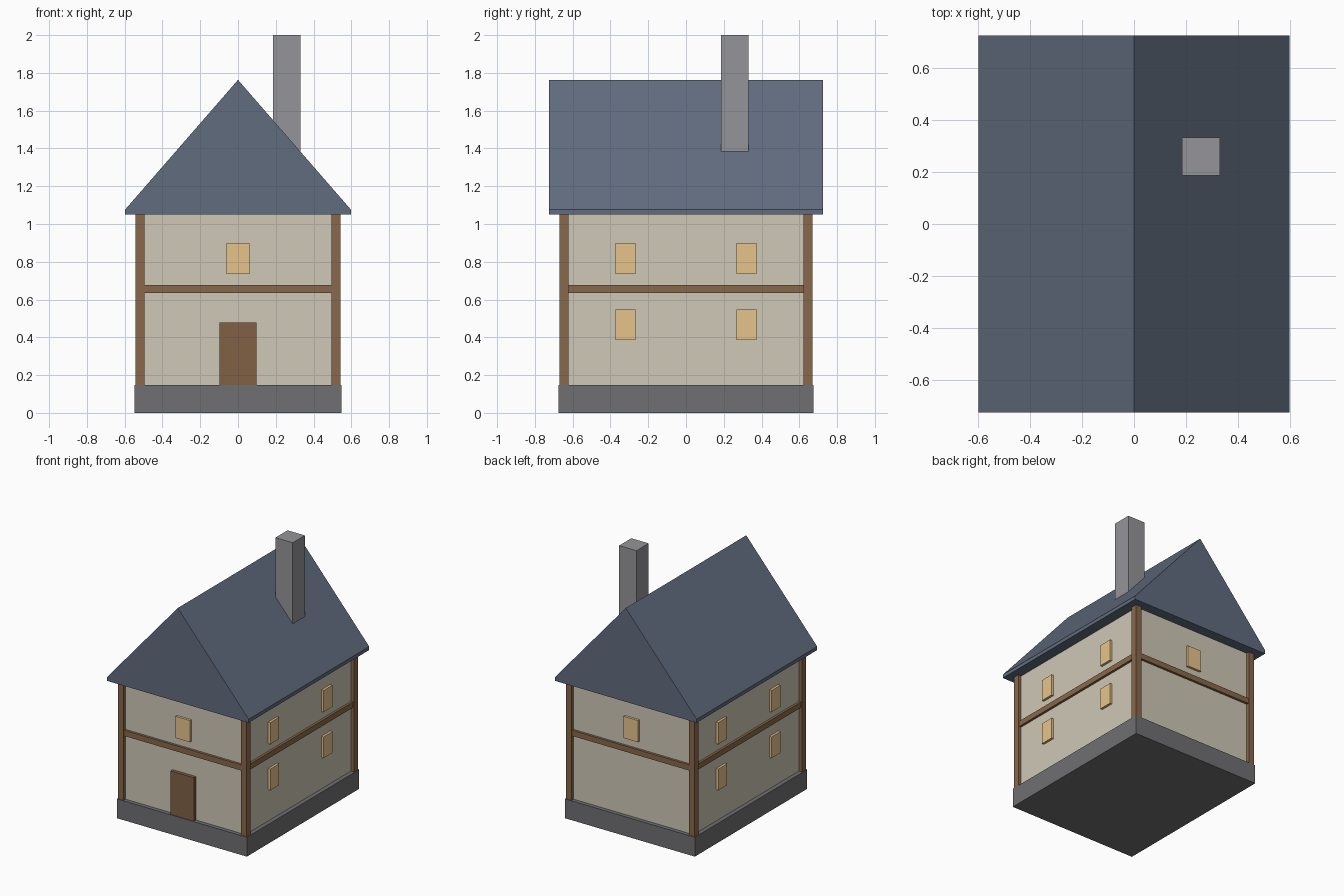
import bpy, bmesh

if "Cube" in bpy.data.objects:
    bpy.data.objects.remove(bpy.data.objects["Cube"])


def material(name, rgb):
    m = bpy.data.materials.new(name)
    m.diffuse_color = (*rgb, 1)
    m.use_nodes = True
    m.node_tree.nodes["Principled BSDF"].inputs["Base Color"].default_value = m.diffuse_color
    return m


PLASTER = material("plaster", (0.62, 0.58, 0.47))
TIMBER = material("timber", (0.25, 0.14, 0.07))
DOOR = material("door_wood", (0.22, 0.12, 0.06))
GLASS = material("lit_window", (0.80, 0.55, 0.26))
SLATE = material("slate", (0.12, 0.15, 0.21))
STONE = material("stone", (0.16, 0.16, 0.17))
CHIMNEY = material("chimney_stone", (0.30, 0.30, 0.32))


def finish(name, bm, mat):
    bmesh.ops.recalc_face_normals(bm, faces=bm.faces)
    mesh = bpy.data.meshes.new(name)
    bm.to_mesh(mesh)
    bm.free()
    mesh.materials.append(mat)
    ob = bpy.data.objects.new(name, mesh)
    bpy.context.collection.objects.link(ob)
    return ob


def box(name, x, y, z, mat):
    """Box from (min, max) ranges on each axis."""
    bm = bmesh.new()
    bmesh.ops.create_cube(bm, size=1)
    for v in bm.verts:
        v.co = [r[0] if c < 0 else r[1] for c, r in zip(v.co, (x, y, z))]
    return finish(name, bm, mat)


def span(a, b, sign):
    return tuple(sorted((a * sign, b * sign)))


WX, WY = 0.515, 0.645      # wall half sizes
Z0, Z1 = 0.147, 1.05       # wall bottom and top
POST = 0.048

# Plinth and walls
box("plinth", (-0.547, 0.547), (-0.675, 0.675), (0, Z0), STONE)
box("walls", (-WX, WX), (-WY, WY), (Z0, Z1), PLASTER)

# Corner posts
PX, PY = 0.542, 0.669
for sx in (-1, 1):
    for sy in (-1, 1):
        box("corner_post", span(PX - POST, PX, sx), span(PY - POST, PY, sy), (Z0, Z1), TIMBER)

# Floor beams and windows on every side
upper, lower, beam_z = (0.735, 0.90), (0.385, 0.547), (0.635, 0.678)
for s, end, side in ((-1, "front", "left"), (1, "back", "right")):
    box(end + "_beam", (-PX + POST, PX - POST), span(WY - 0.02, WY + 0.018, s), beam_z, TIMBER)
    box(side + "_beam", span(WX - 0.02, WX + 0.018, s), (-PY + POST, PY - POST), beam_z, TIMBER)
    box(end + "_window", (-0.061, 0.061), span(WY - 0.01, WY + 0.018, s), upper, GLASS)
    for y in (-0.32, 0.32):
        for z in (upper, lower):
            box(side + "_window", span(WX - 0.01, WX + 0.018, s), (y - 0.053, y + 0.053), z, GLASS)

# Door
box("door", (-0.098, 0.098), (-WY - 0.025, -WY + 0.01), (Z0, 0.478), DOOR)

# Gabled roof: five-sided profile extruded along y
bm = bmesh.new()
profile = [(-0.597, Z1), (0.597, Z1), (0.597, 1.077), (0, 1.763), (-0.597, 1.077)]
gable = bm.faces.new([bm.verts.new((x, -0.724, z)) for x, z in profile])
new = bmesh.ops.extrude_face_region(bm, geom=[gable], use_keep_orig=True)["geom"]
bmesh.ops.translate(bm, vec=(0, 1.448, 0), verts=[g for g in new if isinstance(g, bmesh.types.BMVert)])
finish("roof", bm, SLATE)

# Chimney
box("chimney", (0.184, 0.33), (0.186, 0.332), (1.3, 2.0), CHIMNEY)
